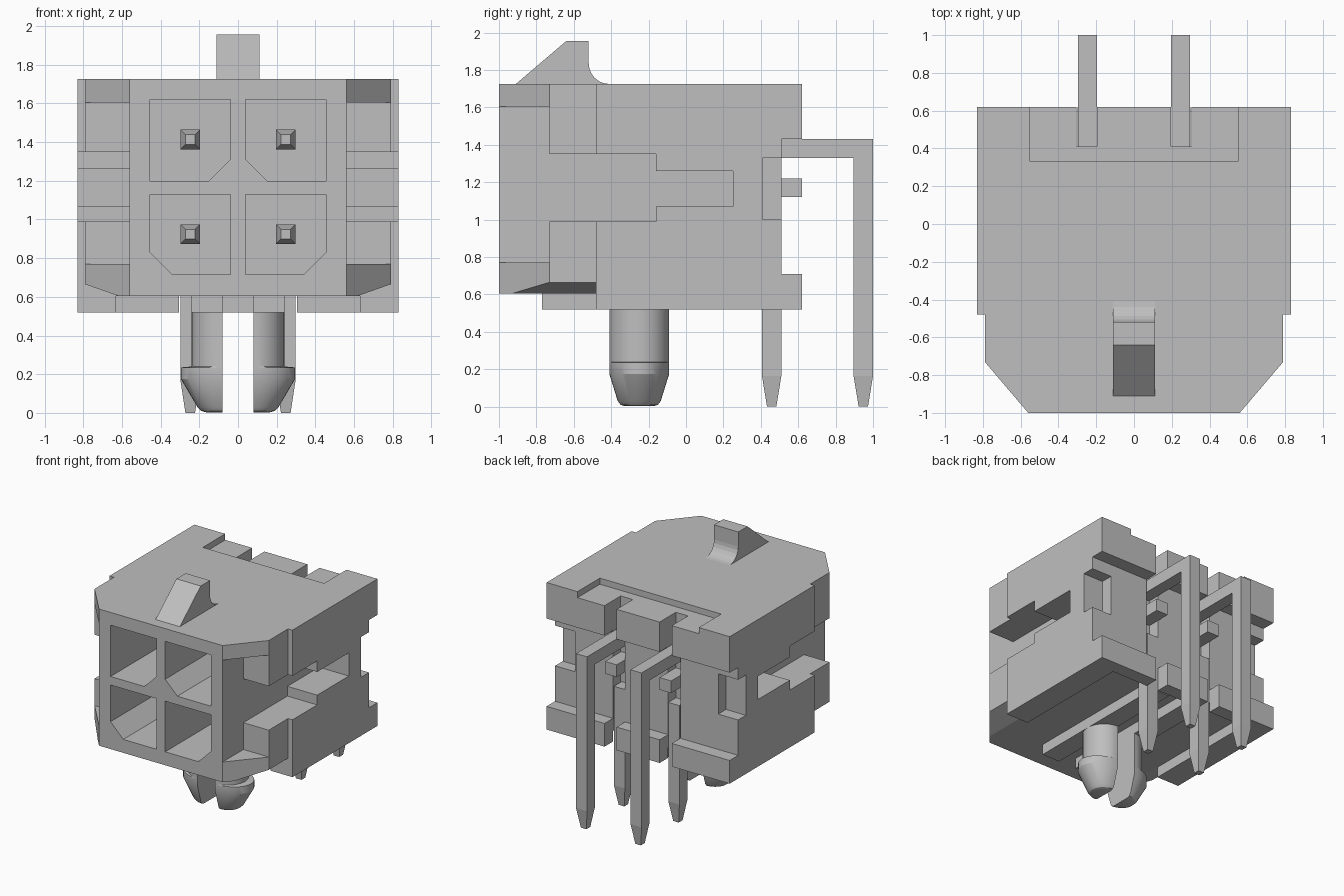
import bpy, bmesh, math
from mathutils import Vector

cube = bpy.data.objects.get("Cube")
if cube:
    bpy.data.objects.remove(cube, do_unlink=True)

mat = bpy.data.materials.new("light grey")
mat.use_nodes = True
GREY = (0.52, 0.52, 0.52, 1)
mat.diffuse_color = GREY
mat.node_tree.nodes["Principled BSDF"].inputs["Base Color"].default_value = GREY


def loft(name, rings):
    """Solid through a list of equal-length rings, capped at both ends."""
    bm = bmesh.new()
    vs = [[bm.verts.new(p) for p in r] for r in rings]
    n = len(vs[0])
    for a, b in zip(vs, vs[1:]):
        for i in range(n):
            bm.faces.new((a[i], a[(i + 1) % n], b[(i + 1) % n], b[i]))
    bm.faces.new(vs[0])
    bm.faces.new(vs[-1])
    bmesh.ops.recalc_face_normals(bm, faces=bm.faces)
    me = bpy.data.meshes.new(name)
    bm.to_mesh(me)
    bm.free()
    me.materials.append(mat)
    ob = bpy.data.objects.new(name, me)
    bpy.context.collection.objects.link(ob)
    return ob


def prism(name, axis, pts, a, b):
    """Extrude a 2D outline along an axis from a to b."""
    place = {"x": lambda p, t: (t, p[0], p[1]),
             "y": lambda p, t: (p[0], t, p[1]),
             "z": lambda p, t: (p[0], p[1], t)}[axis]
    return loft(name, [[place(p, t) for p in pts] for t in (a, b)])


def box(name, x0, x1, y0, y1, z0, z1):
    x0, x1 = min(x0, x1), max(x0, x1)
    return prism(name, "z", [(x0, y0), (x1, y0), (x1, y1), (x0, y1)], z0, z1)


def cut(target, cutter):
    cutter.hide_render = True
    mod = target.modifiers.new("cut", "BOOLEAN")
    mod.operation = "DIFFERENCE"
    mod.solver = "EXACT"
    mod.object = cutter
    bpy.context.view_layer.objects.active = target
    bpy.ops.object.modifier_apply(modifier=mod.name)
    bpy.data.objects.remove(cutter, do_unlink=True)


def rect(cx, cy, hx, hy, z):
    return [(cx - hx, cy - hy, z), (cx + hx, cy - hy, z),
            (cx + hx, cy + hy, z), (cx - hx, cy + hy, z)]


# Housing block with chamfered front corners
half = [(0.56, -1), (0.79, -0.73), (0.79, -0.48), (0.83, -0.48), (0.83, 0.62)]
plan = half + [(-x, y) for x, y in reversed(half)]
body = prism("housing", "z", plan, 0.605, 1.725)

# Back step and shallow top recess
cut(body, box("cutter", -1, 1, 0.51, 0.8, 0.5, 1.43))
cut(body, box("cutter", -0.55, 0.55, 0.33, 0.8, 1.675, 1.9))

for s in (1, -1):
    # Front corner pocket, side guide groove, its narrow end, and rear corner notch
    cut(body, box("cutter", s * 0.56, s, -1.1, -0.73, 0.77, 1.605))
    cut(body, box("cutter", s * 0.56, s, -0.8, -0.16, 0.99, 1.35))
    cut(body, box("cutter", s * 0.56, s, -0.2, 0.25, 1.07, 1.26))
    cut(body, box("cutter", s * 0.65, s, 0.41, 0.7, 1.0, 1.33))
    # Sloped lower front edge
    cut(body, prism("cutter", "y", [(s * 0.62, 0.605), (s * 0.79, 0.665), (s * 0.9, 0.704),
                                    (s * 0.9, 0.5), (s * 0.62, 0.5)], -1.1, -0.48))
    # Rear pin slot
    cut(body, box("cutter", s * 0.195, s * 0.305, 0.41, 0.8, 0.5, 1.9))
    # Upper cavity, keyed on the inner lower corner
    cut(body, prism("cutter", "y", [(s * 0.04, 1.62), (s * 0.455, 1.62), (s * 0.455, 1.2),
                                    (s * 0.15, 1.2), (s * 0.04, 1.31)], -1.1, 0.25))
    # Lower cavity, keyed on the outer lower corner
    cut(body, prism("cutter", "y", [(s * 0.04, 1.13), (s * 0.455, 1.13), (s * 0.455, 0.83),
                                    (s * 0.34, 0.715), (s * 0.04, 0.715)], -1.1, 0.25))

# Latch ramp on top, with a concave back
arc = [(-0.41 - 0.11 * math.sin(t), 1.835 - 0.11 * math.cos(t))
       for t in [math.radians(90 - 15 * i) for i in range(7)]]
prism("latch_ramp", "x", [(-0.91, 1.725), (-0.64, 1.955), (-0.52, 1.955)] + arc, -0.11, 0.11)

# Middle piece of the rear foot
box("rear_foot_middle", -0.195, 0.195, 0.51, 0.62, 0.52, 0.71)

for s, side in ((1, "left"), (-1, "right")):
    # Underside skirts, rails and rear foot
    box(side + "_skirt", s * 0.63, s * 0.83, -0.48, 0.51, 0.52, 0.605)
    box(side + "_rail", s * 0.08, s * 0.24, -0.77, 0.5, 0.52, 0.605)
    box(side + "_rear_foot", s * 0.305, s * 0.83, 0.51, 0.62, 0.52, 0.71)

    # Split snap peg: half-round shaft with a flared tapering head
    steps = [(0.53, 0.16, 0.16), (0.24, 0.16, 0.16), (0.235, 0.215, 0.16), (0.175, 0.215, 0.16),
             (0.03, 0.13, 0.115), (0.01, 0.11, 0.1), (0.003, 0.085, 0.08)]
    angles = [math.radians(-90 + 180 * i / 20) for i in range(21)]
    peg = loft(side + "_snap_peg",
               [[(s * (0.08 + rx * math.cos(a)), -0.25 + ry * math.sin(a), z) for a in angles]
                for z, rx, ry in steps])
    bpy.ops.object.select_all(action="DESELECT")
    peg.select_set(True)
    bpy.context.view_layer.objects.active = peg
    bpy.ops.object.shade_smooth_by_angle(angle=math.radians(25))

    px = s * 0.247
    # Mating contacts with tapered tips inside the cavities
    for row, z in (("upper", 1.413), ("lower", 0.924)):
        rings = []
        for y, h in ((-0.55, 0.025), (-0.47, 0.051), (0.3, 0.051)):
            rings.append([(px + dx * h, y, z + dz * h)
                          for dx, dz in ((-1, -1), (1, -1), (1, 1), (-1, 1))])
        loft(f"{side}_{row}_contact", rings)

    # Bent upper terminal: horizontal arm and tapered vertical leg
    box(side + "_upper_terminal_arm", px - 0.05, px + 0.05, 0.41, 0.9, 1.33, 1.43)
    loft(side + "_upper_terminal_leg", [rect(px, 0.948, 0.05, 0.052, 1.43),
                                        rect(px, 0.948, 0.05, 0.052, 0.165),
                                        rect(px, 0.948, 0.025, 0.025, 0)])
    # Lower terminal in the rear slot
    loft(side + "_lower_terminal_leg", [rect(px, 0.458, 0.05, 0.052, 0.975),
                                        rect(px, 0.458, 0.05, 0.052, 0.165),
                                        rect(px, 0.458, 0.025, 0.025, 0)])
    # Small tab behind each slot
    box(side + "_rear_tab", px - 0.053, px + 0.053, 0.405, 0.62, 1.12, 1.22)
